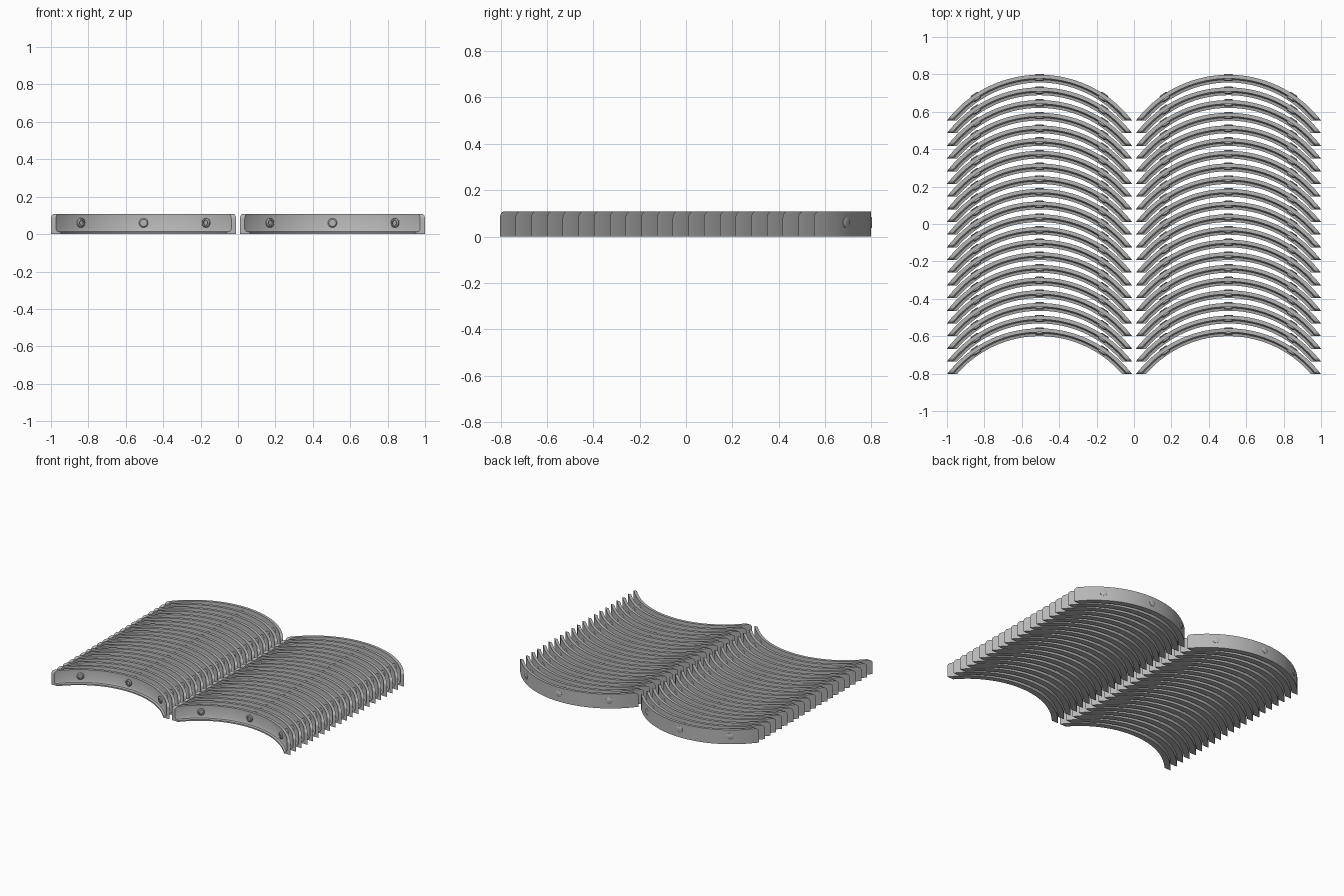
import bpy, bmesh, math
from mathutils import Matrix, Vector

if "Cube" in bpy.data.objects:
    bpy.data.objects.remove(bpy.data.objects["Cube"])

R_OUT, R_WALL, R_LIP = 0.6225, 0.602, 0.581   # outer face, inner face, lip edge
HEIGHT, CORNER = 0.108, 0.026                 # rib height, rounded end corner
CUT = 0.3775                                  # ends cut flat at this distance from the arc centre
ROWS, PITCH, COLUMN_GAP = 21, 0.0678, 1.01
CENTRE = Vector((-0.505, -0.803 - CUT, 0))    # arc centre of the front left rib

grey = bpy.data.materials.new("steel grey")
grey.diffuse_color = (0.47, 0.47, 0.47, 1)
grey.use_nodes = True
grey.node_tree.nodes["Principled BSDF"].inputs["Base Color"].default_value = grey.diffuse_color


def finish(name, bm):
    """Turn a bmesh into an object repeated over all rows and both columns."""
    bmesh.ops.remove_doubles(bm, verts=bm.verts, dist=1e-5)
    bmesh.ops.recalc_face_normals(bm, faces=bm.faces)
    mesh = bpy.data.meshes.new(name)
    bm.to_mesh(mesh)
    bm.free()
    mesh.materials.append(grey)
    ob = bpy.data.objects.new(name, mesh)
    ob.location = CENTRE
    bpy.context.collection.objects.link(ob)
    bpy.ops.object.select_all(action='DESELECT')
    ob.select_set(True)
    bpy.context.view_layer.objects.active = ob
    bpy.ops.object.shade_smooth_by_angle(angle=math.radians(30))
    for label, count, step in (("rows", ROWS, (0, PITCH, 0)), ("columns", 2, (COLUMN_GAP, 0, 0))):
        mod = ob.modifiers.new(label, 'ARRAY')
        mod.count = count
        mod.use_relative_offset = False
        mod.use_constant_offset = True
        mod.constant_offset_displace = step
    return ob


# Curved rib: L-shaped section swept along the arc, top corners rounded at the ends
half_length = R_OUT * math.acos(CUT / R_OUT)
ends = [CORNER * (1 - math.cos(math.radians(a))) for a in range(0, 91, 15)]
right = [1 - d / half_length for d in ends]
middle = [right[-1] * (1 - 2 * i / 32) for i in range(1, 32)]
stations = right + middle + [-s for s in reversed(right)]

bm = bmesh.new()
sections = []
for s in stations:
    d = min((1 - abs(s)) * half_length, CORNER)
    top = HEIGHT - CORNER + math.sqrt(max(0, CORNER ** 2 - (CORNER - d) ** 2))
    profile = [(R_OUT, 0), (R_OUT, top), (R_WALL, top), (R_WALL, 0.028),
               (R_WALL - 0.006, 0.014), (R_LIP, 0.010), (R_LIP, 0)]
    ring = []
    for r, z in profile:
        angle = s * math.acos(CUT / r)
        ring.append(bm.verts.new((r * math.sin(angle), r * math.cos(angle), z)))
    sections.append(ring)
for a, b in zip(sections, sections[1:]):
    for i in range(len(a)):
        j = (i + 1) % len(a)
        bm.faces.new((a[i], a[j], b[j], b[i]))
bm.faces.new(sections[0])
bm.faces.new(sections[-1])
finish("curved_rib", bm)


def lathe(bm, profile, matrix, sides=16):
    """Spin (radius, distance) points around the local y axis."""
    rings = []
    for rad, dist in profile:
        rings.append([bm.verts.new(matrix @ Vector((
            rad * math.cos(2 * math.pi * k / sides), dist,
            rad * math.sin(2 * math.pi * k / sides)))) for k in range(sides)])
    for a, b in zip(rings, rings[1:]):
        for k in range(sides):
            n = (k + 1) % sides
            bm.faces.new((a[k], a[n], b[n], b[k]))
    bm.faces.new(rings[0])
    bm.faces.new(rings[-1])


# Bolts: low head outside, hollow collar inside, three per rib
heads, collars = bmesh.new(), bmesh.new()
for degrees in (-34, 0, 34):
    m = Matrix.Translation((0, 0, 0.06)) @ Matrix.Rotation(math.radians(degrees), 4, 'Z')
    lathe(heads, [(0.024, R_OUT - 0.004), (0.024, R_OUT + 0.002), (0.018, R_OUT + 0.005)], m)
    lathe(collars, [(0.025, R_WALL + 0.004), (0.025, R_WALL - 0.008), (0.019, R_WALL - 0.014),
                    (0.013, R_WALL - 0.014), (0.013, R_WALL - 0.006)], m)
finish("bolt_heads", heads)
finish("bolt_collars", collars)
